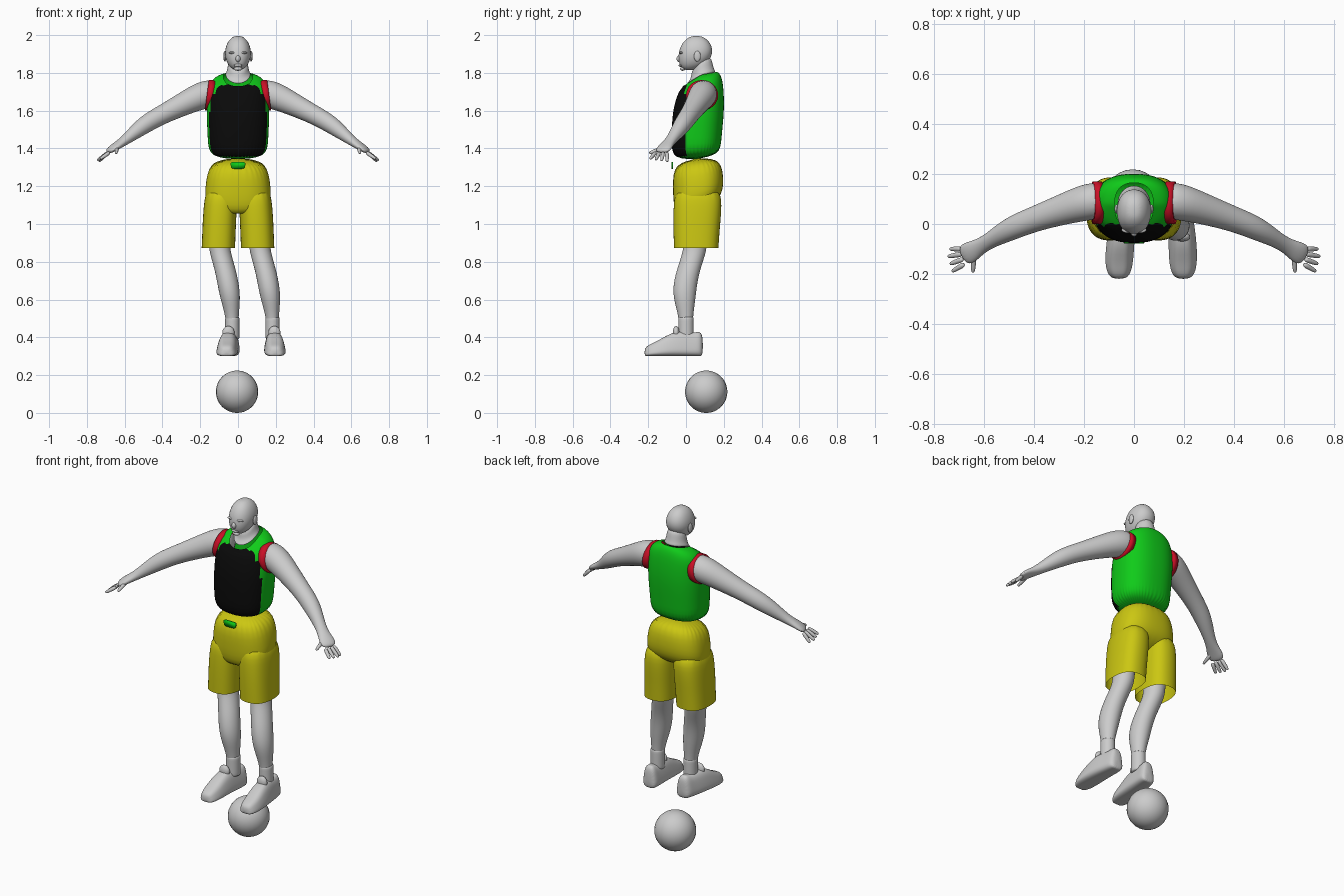
import bpy, bmesh
from math import cos, sin, pi, copysign
from mathutils import Vector

if "Cube" in bpy.data.objects:
    bpy.data.objects.remove(bpy.data.objects["Cube"])

X, Y, Z = Vector((1, 0, 0)), Vector((0, 1, 0)), Vector((0, 0, 1))


def material(name, red, green, blue):
    mat = bpy.data.materials.new(name)
    mat.use_nodes = True
    colour = (red, green, blue, 1)
    mat.diffuse_color = colour
    mat.node_tree.nodes["Principled BSDF"].inputs["Base Color"].default_value = colour
    return mat


grey = material("plain grey", .6, .6, .6)
jersey_green = material("jersey green", .005, .6, .01)
jersey_black = material("jersey black", .003, .003, .003)
trim_red = material("trim red", .6, .005, .02)
shorts_yellow = material("shorts yellow", .6, .57, .006)


def finish(name, bm, materials, rule=None, soften=True):
    """Turn a bmesh into a smooth shaded object, colouring faces by a rule."""
    bmesh.ops.recalc_face_normals(bm, faces=bm.faces)
    for face in bm.faces:
        face.smooth = True
        if rule:
            face.material_index = int(rule(face.calc_center_median()))
    mesh = bpy.data.meshes.new(name)
    bm.to_mesh(mesh)
    bm.free()
    for mat in materials:
        mesh.materials.append(mat)
    ob = bpy.data.objects.new(name, mesh)
    bpy.context.collection.objects.link(ob)
    if soften:
        subsurf = ob.modifiers.new("soften", "SUBSURF")
        subsurf.levels = subsurf.render_levels = 2


def loft(name, rings, materials, axes=None, segments=16, power=2, taper=0,
         open_end=False, warp=None, rule=None, soften=True):
    """Skin rings of (centre, half width, half depth).
    Without axes the rings stand square to their path."""
    bm = bmesh.new()
    rows = []
    centres = [Vector(ring[0]) for ring in rings]
    for i, (_, width, depth) in enumerate(rings):
        if axes:
            u, v = axes
        else:
            along = centres[min(i + 1, len(rings) - 1)] - centres[max(i - 1, 0)]
            u = along.cross(Z).normalized()
            v = u.cross(along).normalized()
        row = []
        for k in range(segments):
            angle = 2 * pi * k / segments
            across = copysign(abs(cos(angle)) ** (2 / power), cos(angle))
            up = copysign(abs(sin(angle)) ** (2 / power), sin(angle))
            across *= 1 - taper * (up + 1) / 2
            point = centres[i] + u * across * width + v * up * depth
            if warp:
                point.z += warp(point)
            row.append(bm.verts.new(point))
        rows.append(row)
    for low, high in zip(rows, rows[1:]):
        for k in range(segments):
            n = (k + 1) % segments
            bm.faces.new((low[k], low[n], high[n], high[k]))
    bm.faces.new(rows[0])
    if not open_end:
        bm.faces.new(rows[-1])
    finish(name, bm, materials, rule, soften)


def column(name, profile, materials, **options):
    """Loft upright rings given as (z, y, half width, half depth)."""
    rings = [((0, y, z), width, depth) for z, y, width, depth in profile]
    loft(name, rings, materials, (X, Y), **options)


def blob(name, centre, size, segments=16):
    bm = bmesh.new()
    bmesh.ops.create_uvsphere(bm, u_segments=segments, v_segments=segments, radius=1)
    bmesh.ops.scale(bm, vec=size, verts=bm.verts)
    bmesh.ops.translate(bm, vec=centre, verts=bm.verts)
    finish(name, bm, [grey], soften=False)


def drape(point):
    """Scoop the neckline at the front and raise the hem at the back."""
    scoop = 7 if point.y < .08 else 2
    neck = scoop * (point.y - .08) * max(0, point.z - 1.7)
    hem = (point.y - .05) * max(0, 1.45 - point.z)
    return neck + hem


# Jersey: black front panel, green back and shoulders
column("jersey", [
    (1.34, .053, .155, .128), (1.45, .055, .16, .132), (1.6, .065, .168, .138),
    (1.7, .08, .16, .12), (1.75, .083, .15, .11), (1.78, .08, .115, .1),
    (1.79, .075, .078, .09)],
    [jersey_green, jersey_black], segments=48, power=2.4, open_end=True,
    warp=drape, rule=lambda centre: centre.y < 0)

# Neck with the bare skin inside the collar
column("neck", [(1.785, .075, .077, .09), (1.8, .085, .063, .066),
                (1.83, .085, .055, .058), (1.88, .08, .05, .05)], [grey], warp=drape)

# Head: an egg whose chin leans forward
skull = []
for step in range(11):
    t = .02 + .096 * step
    swell = sin(pi * t) ** .45
    skull.append((1.81 + .19 * t, .055 - .04 * (1 - t) ** 3, .07 * swell, .09 * swell))
column("head", skull, [grey], power=2.2)
blob("nose", (0, -.036, 1.875), (.013, .014, .018))
blob("lips", (0, -.027, 1.84), (.022, .012, .008))
blob("chin", (0, -.018, 1.822), (.022, .014, .011))

# Shorts seat
column("shorts_seat", [
    (1.35, .055, .145, .122), (1.22, .065, .172, .136),
    (1.1, .065, .18, .13), (1.07, .06, .1, .07)],
    [shorts_yellow], segments=32, power=2.5, warp=drape)

# Waist knot plate
loft("waist_knot", [((0, y, 1.31), .035, .018) for y in (-.07, -.078)], [jersey_green],
     (X, Z), power=5, taper=-.2, soften=False)

# Parts that mirror across the body
for side, s in (("left", 1), ("right", -1)):
    def mirrored(x, y, z):
        return Vector((s * x, y, z))

    blob(side + "_brow", mirrored(.026, -.024, 1.907), (.024, .012, .007))
    blob(side + "_ear", mirrored(.07, .06, 1.888), (.008, .018, .028))

    # Armhole trim, leaning out at the bottom
    loft(side + "_armhole_trim", [(mirrored(x, .085, 1.682), .085, .08) for x in (.13, .165)],
         [trim_red], (Y, mirrored(-.13, 0, 1)), segments=32, soften=False)

    # Arm down to the flat palm
    arm = [(.1, .1, 1.7, .07), (.18, .09, 1.685, .077), (.25, .07, 1.655, .067),
           (.4, .02, 1.58, .05), (.5, -.02, 1.525, .05), (.6, -.08, 1.44, .025)]
    rings = [(mirrored(x, y, z), r, r) for x, y, z, r in arm]
    rings += [(mirrored(.65, -.11, 1.41), .045, .02), (mirrored(.69, -.13, 1.38), .043, .014)]
    loft(side + "_arm", rings, [grey])

    # Fingers fan out from the palm, with the thumb in front
    digits = {f"finger_{n + 1}": (mirrored(.69 - .004 * n, -.1 - .02 * n, 1.38),
                                  mirrored(.745 - .008 * abs(n - 1), -.1 - .03 * n, 1.33 + .005 * n))
              for n in range(4)}
    digits["thumb"] = mirrored(.64, -.12, 1.405), mirrored(.645, -.195, 1.375)
    for digit, (base, tip) in digits.items():
        loft(f"{side}_{digit}", [(base.lerp(tip, t), r, r) for t, r in
                                 ((0, .012), (.5, .011), (.9, .009), (1, .005))],
             [grey], segments=8)

    # Open shorts leg
    loft(side + "_shorts_leg", [
        (mirrored(.088, .063, 1.2), .08, .12), (mirrored(.094, .062, 1.1), .09, .131),
        (mirrored(.1, .056, .98), .09, .125), (mirrored(.104, .054, .873), .09, .12)],
        [shorts_yellow], (X, Y), power=2.5, open_end=True)

# Both lower legs sweep the same way, so they are shifted rather than mirrored
leg = [(-.1, .05, 1.05, .07), (-.1, .05, .9, .06), (-.095, .045, .85, .06),
       (-.065, .01, .75, .06), (-.05, -.006, .67, .061), (-.04, -.008, .6, .056),
       (-.03, 0, .5, .034), (-.03, 0, .4, .034)]
shoe = [(-.22, .34, .03), (-.2, .36, .054), (-.15, .38, .067), (-.055, .44, .065),
        (.04, .42, .055), (.07, .435, .052), (.09, .41, .035)]
for side, shift, splay in (("right", 0, -.03), ("left", .213, .014)):
    ankle = shift - .03
    loft(side + "_leg", [((x + shift, y, z), r * .95, r * 1.05) for x, y, z, r in leg],
         [grey], (X, Y))
    loft(side + "_sock", [((ankle, 0, z), .039, .042) for z in (.39, .4, .5, .51)],
         [grey], (X, Y))
    sole = .3
    loft(side + "_shoe", [((ankle + splay * min(1, .5 - 5 * y), y, (sole + top) / 2),
                           width, (top - sole) / 2) for y, top, width in shoe],
         [grey], (X, Z), segments=24, power=3.2, taper=.4)
    blob(side + "_shoe_tongue", (ankle + splay * .7, -.052, .425), (.032, .018, .035))

# Ball
blob("ball", (-.005, .107, .112), (.112, .112, .112), segments=24)
